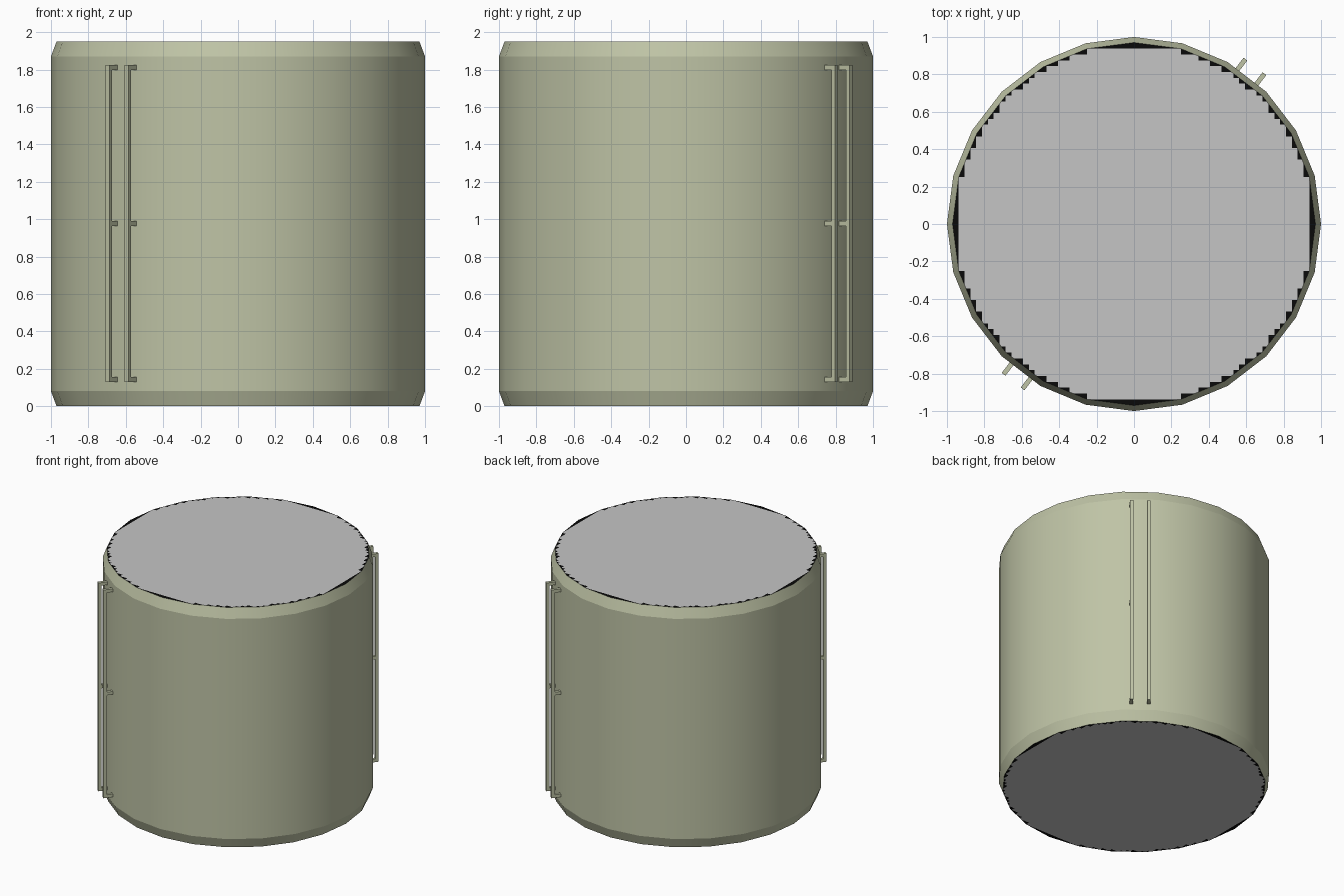
import bpy, bmesh, math
from mathutils import Matrix, Vector

if "Cube" in bpy.data.objects:
    bpy.data.objects.remove(bpy.data.objects["Cube"])

SIDES, HEIGHT, CHAMFER = 24, 1.95, 0.08
R_BODY, R_CAP = 1.0, 0.97


def material(name, rgb):
    m = bpy.data.materials.new(name)
    m.diffuse_color = (*rgb, 1)
    m.use_nodes = True
    m.node_tree.nodes["Principled BSDF"].inputs["Base Color"].default_value = m.diffuse_color
    return m


OLIVE = material("olive paint", (0.52, 0.55, 0.38))
GREY = material("light grey", (0.56, 0.56, 0.56))
BLACK = material("black", (0.003, 0.003, 0.003))


def finish(name, bm, mats):
    me = bpy.data.meshes.new(name)
    bm.to_mesh(me)
    bm.free()
    for m in mats:
        me.materials.append(m)
    ob = bpy.data.objects.new(name, me)
    bpy.context.collection.objects.link(ob)
    return ob


def ring(bm, r, z):
    return [bm.verts.new((r * math.cos(math.tau * i / SIDES),
                          r * math.sin(math.tau * i / SIDES), z)) for i in range(SIDES)]


# Drum wall with chamfered rims
bm = bmesh.new()
rings = [ring(bm, r, z) for r, z in ((R_CAP, 0), (R_BODY, CHAMFER),
                                     (R_BODY, HEIGHT - CHAMFER), (R_CAP, HEIGHT))]
for a, b in zip(rings, rings[1:]):
    for i in range(SIDES):
        j = (i + 1) % SIDES
        bm.faces.new((a[i], a[j], b[j], b[i]))
wall = finish("drum_wall", bm, [OLIVE])
bpy.context.view_layer.objects.active = wall
wall.select_set(True)
bpy.ops.object.shade_smooth_by_angle(angle=math.radians(17))


# End caps: grey disc with a stepped black border, cut on a square grid
def cap(name, z, up):
    bm = bmesh.new()
    verts = ring(bm, R_CAP, z)
    bm.faces.new(verts if up else verts[::-1])
    step = 1 / 32
    for axis in (Vector((1, 0, 0)), Vector((0, 1, 0))):
        for k in range(-31, 32):
            bmesh.ops.bisect_plane(bm, geom=bm.verts[:] + bm.edges[:] + bm.faces[:],
                                   plane_co=axis * k * step, plane_no=axis, dist=1e-6)
    for f in bm.faces:
        c = f.calc_center_bounds()
        x, y = ((math.floor(v / step) + 0.5) * step for v in c[:2])
        f.material_index = 0 if math.hypot(x, y) < 0.952 else 1
    finish(name, bm, [GREY, BLACK])


cap("top_cap", HEIGHT, True)
cap("bottom_cap", 0, False)


# Pairs of vertical rails, each held by three pegs, on opposite sides
def add_box(bm, lo, hi, turn):
    size = [h - l for l, h in zip(lo, hi)]
    mid = [(h + l) / 2 for l, h in zip(lo, hi)]
    bmesh.ops.create_cube(bm, size=1, matrix=turn @ Matrix.Translation(mid)
                          @ Matrix.Diagonal((*size, 1)))


for side, angle in (("back", 52.5), ("front", 232.5)):
    turn = Matrix.Rotation(math.radians(angle), 4, 'Z')
    for n, off in enumerate((-0.064, 0.064), 1):
        bm = bmesh.new()
        t0, t1 = off - 0.0125, off + 0.0125
        add_box(bm, (1.038, t0, 0.13), (1.062, t1, 1.823), turn)
        for z in (0.13, 0.964, 1.798):
            add_box(bm, (0.982, t0, z), (1.038, t1, z + 0.025), turn)
        finish(f"{side}_rail_{n}", bm, [OLIVE])
